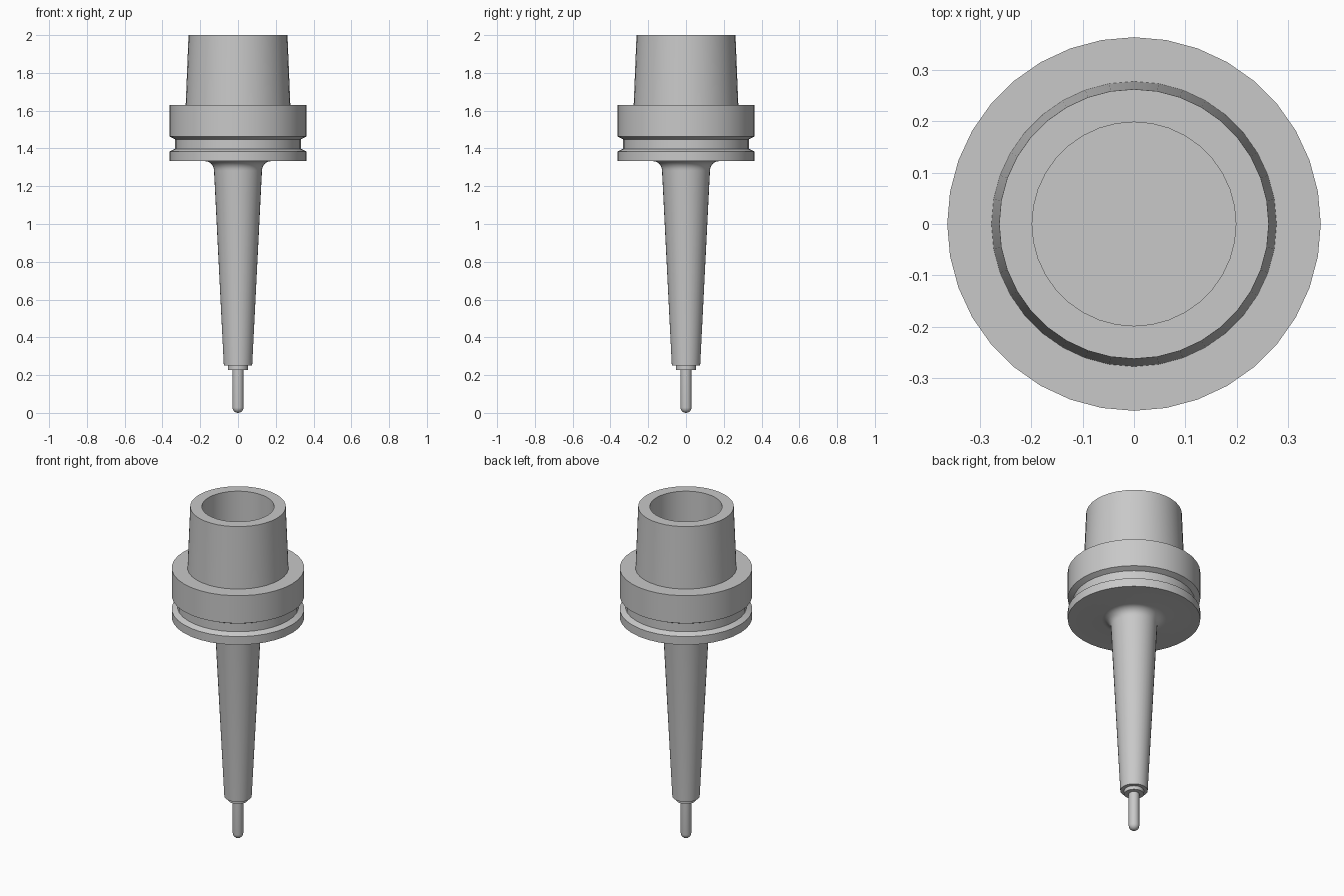
import bpy, bmesh, math

cube = bpy.data.objects.get("Cube")
if cube:
    bpy.data.objects.remove(cube, do_unlink=True)

SEGMENTS = 36

steel = bpy.data.materials.new("steel grey")
steel.use_nodes = True
colour = (0.58, 0.58, 0.58, 1)
steel.diffuse_color = colour
steel.node_tree.nodes["Principled BSDF"].inputs["Base Color"].default_value = colour


def arc(cr, cz, radius, start, end, steps):
    """Points (r, z) along a circular arc, angles in degrees."""
    angles = [math.radians(start + (end - start) * i / steps) for i in range(steps + 1)]
    return [(max(cr + radius * math.cos(a), 0), cz + radius * math.sin(a)) for a in angles]


def lathe(name, profile):
    """Spin an (r, z) profile that runs from axis to axis into a closed solid."""
    bm = bmesh.new()
    verts = [bm.verts.new((r, 0, z)) for r, z in profile]
    edges = [bm.edges.new(pair) for pair in zip(verts, verts[1:])]
    bmesh.ops.spin(bm, geom=verts + edges, cent=(0, 0, 0), axis=(0, 0, 1),
                   angle=2 * math.pi, steps=SEGMENTS, use_merge=True)
    bmesh.ops.remove_doubles(bm, verts=bm.verts, dist=1e-5)
    bmesh.ops.recalc_face_normals(bm, faces=bm.faces)
    mesh = bpy.data.meshes.new(name)
    bm.to_mesh(mesh)
    bm.free()
    mesh.materials.append(steel)
    obj = bpy.data.objects.new(name, mesh)
    bpy.context.collection.objects.link(obj)
    bpy.ops.object.select_all(action="DESELECT")
    obj.select_set(True)
    bpy.context.view_layer.objects.active = obj
    bpy.ops.object.shade_smooth_by_angle(angle=math.radians(25))
    return obj


# Holder: tapered shank, fillet, grooved flange, hollow cone
FLANGE = 0.363
FLANGE_BOTTOM = 1.333
fillet = arc(0.177, FLANGE_BOTTOM - 0.05, 0.05, 180, 90, 6)
lathe("tool_holder", [(0, 0.25), (0.075, 0.25)] + fillet + [
    (FLANGE, FLANGE_BOTTOM), (FLANGE, 1.383),   # lower rim
    (0.333, 1.398), (0.333, 1.448),             # gripper groove
    (FLANGE, 1.463), (FLANGE, 1.63),            # upper rim
    (0.277, 1.63), (0.262, 2.0),                # cone
    (0.198, 2.0), (0.198, 1.63), (0, 1.63),     # bore
])

# Small collar at the tip of the shank
lathe("tip_collar", [(0, 0.228), (0.054, 0.228), (0.054, 0.255), (0, 0.255)])

# Round-nosed cutting pin
lathe("cutter_pin", arc(0, 0.029, 0.029, -90, 0, 6) + [(0.029, 0.24), (0, 0.24)])
